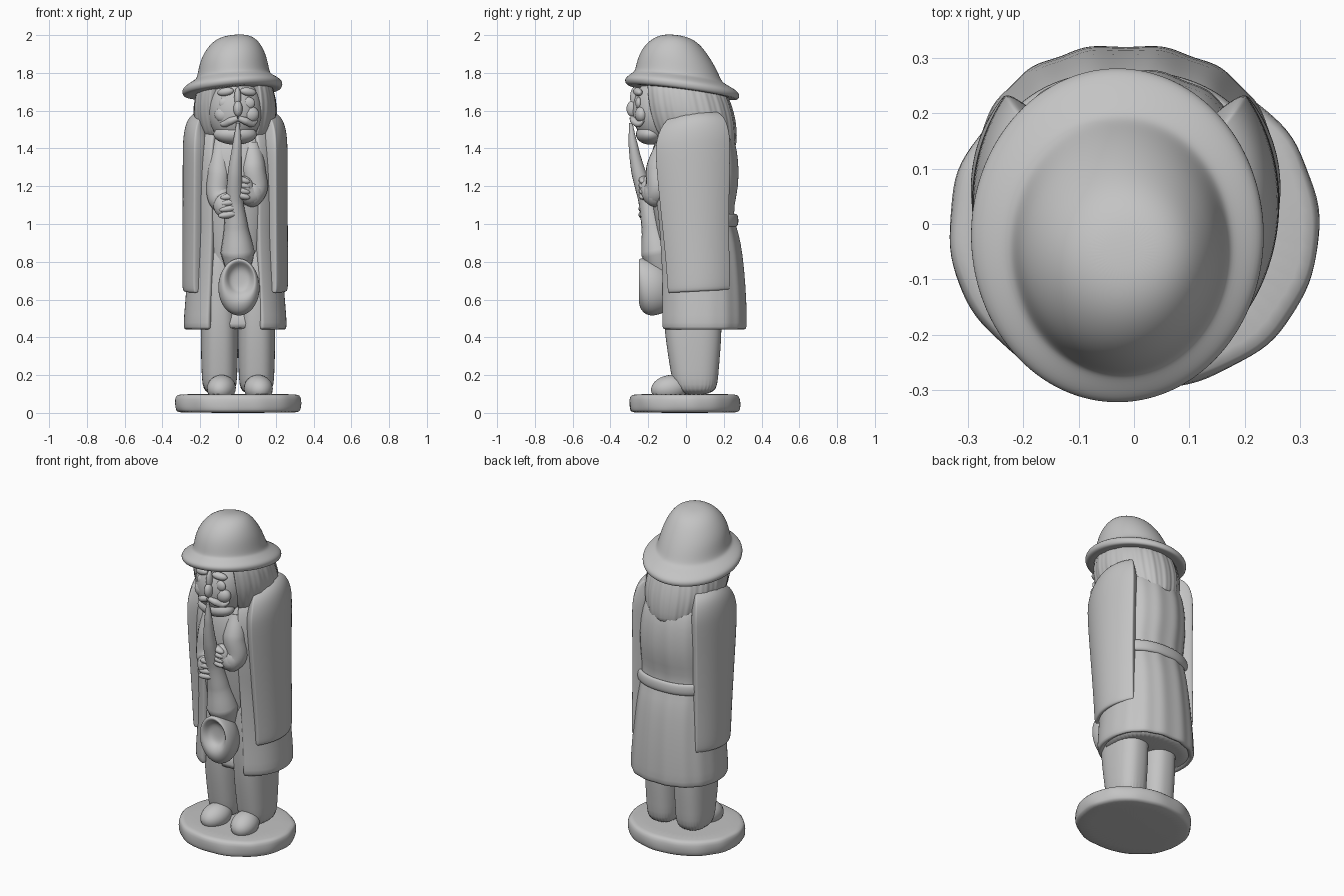
import bpy, bmesh, math
from mathutils import Vector

cube = bpy.data.objects.get("Cube")
if cube:
    bpy.data.objects.remove(cube, do_unlink=True)

GREY = (0.55, 0.55, 0.55, 1)
stone = bpy.data.materials.new("plain grey")
stone.use_nodes = True
stone.diffuse_color = GREY
stone.node_tree.nodes["Principled BSDF"].inputs["Base Color"].default_value = GREY
MID = -.015          # the figure stands slightly off the centre line


def finish(obj):
    obj.data.materials.clear()
    obj.data.materials.append(stone)
    for face in obj.data.polygons:
        face.use_smooth = True
    return obj


def loft(name, rings, power=2, segs=32, span=None, ripple=None, shear=(0, 0), thick=0, sub=2):
    """Skin superellipse rings given as (height, x centre, x half, y front, y back)."""
    bm = bmesh.new()
    first, last = span or (0, 360)
    count = segs + 1 if span else segs
    rows = []
    for z, cx, rx, front, back in rings:
        row = []
        for i in range(count):
            a = math.radians(first + (last - first) * i / segs)
            c, s = math.cos(a), math.sin(a)
            grow = 1 + (ripple(a, z) if ripple else 0)
            x = cx + rx * grow * math.copysign(abs(c) ** (2 / power), c)
            y = (front + back) / 2 + (back - front) / 2 * grow * math.copysign(abs(s) ** (2 / power), s)
            row.append(bm.verts.new((x, y, z + shear[0] * x + shear[1] * y)))
        rows.append(row)
    for low, high in zip(rows, rows[1:]):
        for i in range(segs):
            j = (i + 1) % count
            bm.faces.new((low[i], low[j], high[j], high[i]))
    if not span:
        bm.faces.new(rows[0][::-1])
        bm.faces.new(rows[-1])
        bmesh.ops.recalc_face_normals(bm, faces=bm.faces[:])
    mesh = bpy.data.meshes.new(name)
    bm.to_mesh(mesh)
    bm.free()
    obj = bpy.data.objects.new(name, mesh)
    bpy.context.collection.objects.link(obj)
    if thick:
        shell = obj.modifiers.new("thickness", "SOLIDIFY")
        shell.thickness, shell.offset = thick, -1
    smooth = obj.modifiers.new("smooth", "SUBSURF")
    smooth.levels = smooth.render_levels = sub
    return finish(obj)


def blob(name, place, size, turn=(0, 0, 0)):
    bpy.ops.mesh.primitive_uv_sphere_add(segments=24, ring_count=14, location=place, rotation=turn)
    obj = bpy.context.object
    obj.name, obj.scale = name, size
    return finish(obj)


def tube(name, points):
    """Round sweep through (x, y, z, radius) points."""
    curve = bpy.data.curves.new(name, "CURVE")
    curve.dimensions, curve.bevel_depth, curve.bevel_resolution = "3D", 1, 6
    curve.use_fill_caps = True
    spline = curve.splines.new("BEZIER")
    spline.bezier_points.add(len(points) - 1)
    for knot, (x, y, z, r) in zip(spline.bezier_points, points):
        knot.co, knot.radius = Vector((x, y, z)), r
        knot.handle_left_type = knot.handle_right_type = "AUTO"
    obj = bpy.data.objects.new(name, curve)
    bpy.context.collection.objects.link(obj)
    bpy.ops.object.select_all(action="DESELECT")
    obj.select_set(True)
    bpy.context.view_layer.objects.active = obj
    bpy.ops.object.convert(target="MESH")
    return finish(bpy.context.object)


# Rough round plinth
loft("plinth", [(0, 0, .31, -.28, .265), (.006, 0, .325, -.295, .28), (.03, 0, .335, -.3, .288),
                (.075, 0, .335, -.3, .288), (.096, 0, .325, -.29, .275), (.1, 0, .3, -.26, .25)],
     power=2.1, segs=56, sub=1,
     ripple=lambda a, z: .006 * math.sin(9 * a + 30 * z) + .005 * math.sin(14 * a))

# Legs and shoes
for side, label in ((-1, "right"), (1, "left")):
    cx = side * .098
    loft(label + "_leg", [(.09, cx, .088, -.06, .165), (.2, cx, .095, -.078, .17),
                          (.45, cx, .102, -.12, .195), (.7, cx, .09, -.125, .18), (1, cx, .07, -.11, .15)],
         power=2.5)
    blob(label + "_shoe", (cx + .01, -.085, .13), (.076, .102, .07), (.15, 0, side * .15))

# Inner body behind the arms
loft("body", [(.6, MID, .12, -.08, .15), (.8, MID, .15, -.13, .16), (1, MID, .18, -.165, .18),
              (1.2, MID, .19, -.192, .2), (1.35, MID, .19, -.19, .2), (1.45, MID, .17, -.165, .18),
              (1.55, MID, .1, -.1, .12)], power=2.5)


# Open long coat with folds down the back
def folds(a, z):
    return .012 * math.sin(15 * a) * max(0, math.sin(a))


loft("coat", [(.435, MID, .262, -.14, .31), (.45, MID, .273, -.155, .323), (.5, MID, .272, -.155, .323),
              (.66, MID, .258, -.15, .318), (.85, MID, .245, -.16, .3), (.95, MID, .24, -.165, .28),
              (1.02, MID, .24, -.17, .255), (1.1, MID, .24, -.18, .255), (1.2, MID, .24, -.19, .28),
              (1.33, MID, .24, -.195, .28), (1.44, MID, .23, -.18, .262), (1.53, MID, .2, -.13, .22),
              (1.58, MID, .12, -.05, .14)],
     power=2.25, segs=80, span=(-62, 242), ripple=folds, thick=.04, sub=1)

# Closed underside of the coat
loft("coat_underside", [(.442, MID, .245, -.1, .295), (.45, MID, .25, -.105, .3), (.6, MID, .23, -.09, .28)],
     power=2.25, segs=48, sub=1)

# Half belt across the back
loft("back_belt", [(.98, MID, .245, -.15, .262), (.995, MID, .255, -.15, .279),
                   (1.045, MID, .255, -.15, .277), (1.06, MID, .245, -.15, .262)],
     power=2.25, span=(25, 155), thick=.03)

# Wide hanging sleeves wrapped round both sides
for label, middle in (("left", 0), ("right", 180)):
    loft(label + "_hanging_sleeve",
         [(.632, MID, .27, -.19, .325), (.65, MID, .28, -.2, .335), (.75, MID, .28, -.205, .335),
          (1, MID, .278, -.235, .335), (1.38, MID, .278, -.29, .358), (1.46, MID, .275, -.275, .352),
          (1.53, MID, .262, -.235, .322), (1.575, MID, .235, -.165, .272), (1.6, MID, .185, -.09, .195)],
         span=(middle - 39.5, middle + 39.5), shear=(0, .05), thick=.07)


# Long hair open around the face, combed in strands
def strands(a, z):
    return .006 * math.sin(42 * a) + .008 * math.sin(17 * a)


loft("hair", [(1.445, MID, .17, -.17, .25), (1.45, MID, .185, -.19, .264), (1.5, MID, .205, -.22, .268),
              (1.58, MID, .224, -.245, .263), (1.66, MID, .216, -.255, .242), (1.76, MID, .19, -.255, .2)],
     power=2.1, segs=128, span=(-53, 233), ripple=strands, shear=(0, -.14), thick=.06, sub=1)

# Face
blob("head", (MID, -.14, 1.6), (.145, .145, .18))
blob("nose", (0, -.285, 1.61), (.024, .03, .042))
blob("nose_bridge", (-.002, -.272, 1.67), (.018, .024, .055))
blob("chin", (MID, -.19, 1.475), (.115, .075, .055))
for side, label in ((-1, "right"), (1, "left")):
    cx = side * .06 - .006
    blob(label + "_eye", (cx, -.25, 1.64), (.036, .018, .032))
    blob(label + "_cheek", (cx + side * .008, -.235, 1.58), (.05, .035, .045))
    blob(label + "_brow", (cx, -.255, 1.7), (.045, .022, .022), (0, side * .15, side * .3))
    tube(label + "_moustache", [(0, -.285, 1.56, .014), (side * .04, -.275, 1.545, .02),
                                (side * .075, -.25, 1.53, .017), (side * .1, -.225, 1.545, .006)])

# Round hat, tipped down at the back and to one side
loft("hat", [(1.7, -.03, .19, -.23, .2), (1.695, -.03, .245, -.295, .265), (1.7, -.03, .262, -.318, .28),
             (1.725, -.03, .268, -.327, .285), (1.745, -.03, .255, -.31, .265), (1.768, -.027, .21, -.28, .21),
             (1.78, -.025, .195, -.27, .19), (1.82, -.025, .186, -.262, .172), (1.87, -.025, .175, -.247, .145),
             (1.92, -.023, .152, -.218, .11), (1.962, -.02, .12, -.175, .072), (1.986, -.018, .08, -.128, .03),
             (1.994, -.018, .035, -.08, -.02)], segs=48, shear=(.08, -.13))

# Arms and hands holding the pipe
tube("right_arm", [(-.09, -.11, 1.42, .05), (-.1, -.14, 1.27, .062), (-.095, -.16, 1.13, .062), (-.06, -.19, 1.1, .05)])
tube("left_arm", [(.07, -.11, 1.42, .05), (.08, -.145, 1.3, .065), (.075, -.16, 1.16, .065), (.03, -.19, 1.18, .055)])
blob("left_elbow", (.074, -.165, 1.165), (.065, .06, .075))
blob("right_elbow", (-.09, -.165, 1.13), (.055, .055, .075))
blob("right_palm", (-.07, -.195, 1.1), (.06, .05, .068))
blob("left_palm", (.03, -.2, 1.19), (.052, .045, .065))
for i in range(4):
    blob("right_finger", (-.05 + .004 * i, -.225, 1.05 + .032 * i), (.056, .026, .02), (0, -.15, .1))
    blob("left_finger", (.018, -.226, 1.15 + .028 * i), (.048, .024, .019), (0, .25, -.1))

# Long curved pipe with an open bowl
tube("pipe_stem", [(0, -.292, 1.535, .009), (-.005, -.28, 1.42, .024), (-.016, -.25, 1.27, .038),
                   (-.018, -.205, 1.12, .046), (-.01, -.172, .98, .064), (-.002, -.148, .85, .09),
                   (0, -.12, .7, .05)])
bowl = loft("pipe_bowl", [(.07, .005, .06, .55, .74), (.13, .005, .1, .525, .79), (.18, .005, .112, .51, .81),
                          (.225, .005, .108, .525, .818), (.248, .005, .092, .565, .818), (.25, .008, .08, .6, .803),
                          (.235, .01, .066, .63, .79), (.215, .01, .054, .645, .77), (.207, .01, .025, .68, .74)])
bowl.rotation_euler.x = math.pi / 2
